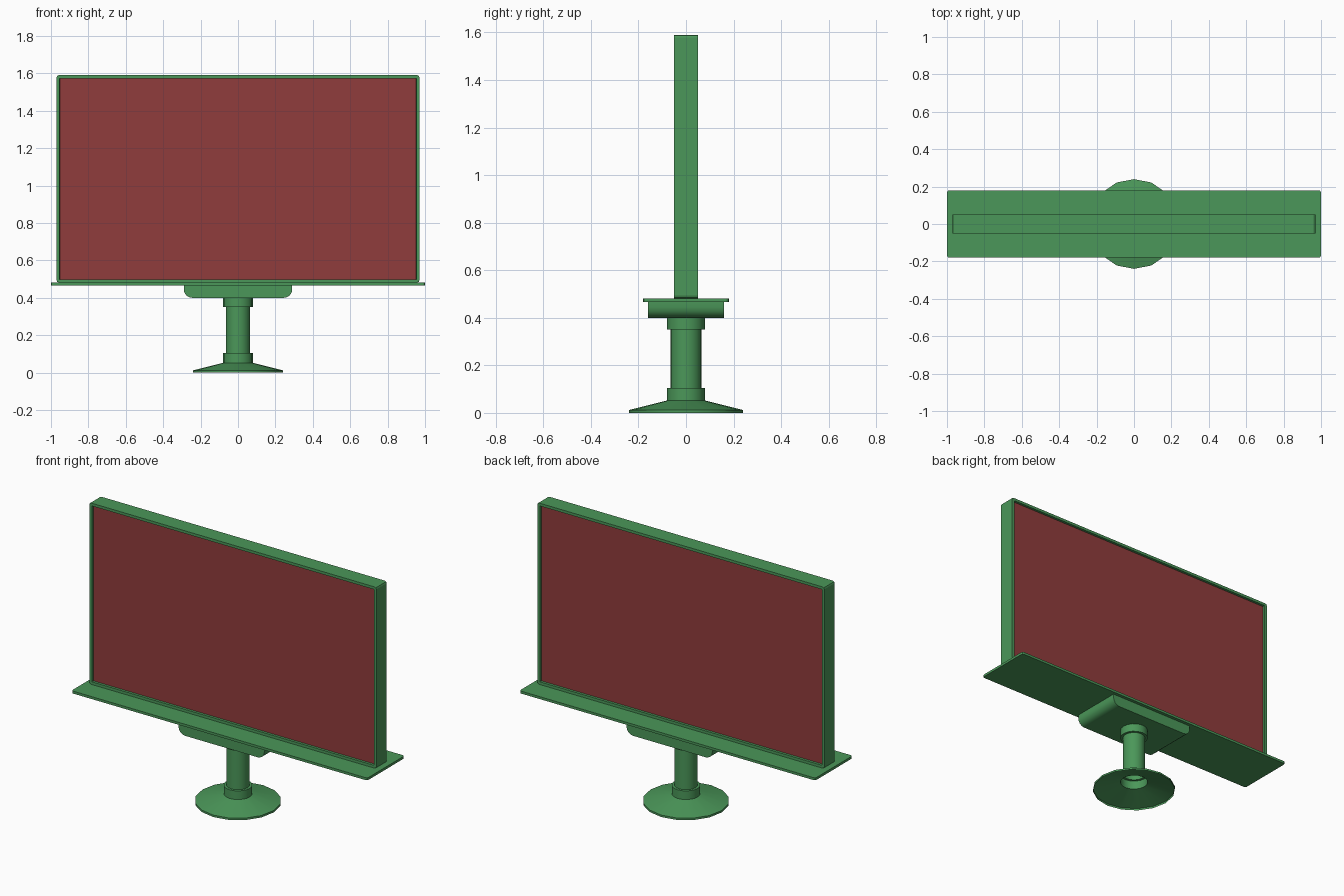
import bpy, bmesh, math

if "Cube" in bpy.data.objects:
    bpy.data.objects.remove(bpy.data.objects["Cube"])


def material(name, color):
    m = bpy.data.materials.new(name)
    m.diffuse_color = color
    m.use_nodes = True
    m.node_tree.nodes["Principled BSDF"].inputs["Base Color"].default_value = m.diffuse_color
    return m


green = material("green_paint", (0.07, 0.31, 0.10, 1))
red = material("red_panel", (0.28, 0.045, 0.045, 1))


def finish(name, bm, mats=(green,), smooth=None):
    bmesh.ops.recalc_face_normals(bm, faces=bm.faces)
    me = bpy.data.meshes.new(name)
    bm.to_mesh(me)
    bm.free()
    for m in mats:
        me.materials.append(m)
    ob = bpy.data.objects.new(name, me)
    bpy.context.collection.objects.link(ob)
    if smooth:
        bpy.ops.object.select_all(action='DESELECT')
        ob.select_set(True)
        bpy.context.view_layer.objects.active = ob
        bpy.ops.object.shade_smooth_by_angle(angle=math.radians(smooth))
    return ob


def box(x, y, z0, z1):
    """Box with half sizes x and y between two heights."""
    bm = bmesh.new()
    bmesh.ops.create_cube(bm, size=1)
    for v in bm.verts:
        v.co = (v.co.x * 2 * x, v.co.y * 2 * y, z0 + (v.co.z + 0.5) * (z1 - z0))
    return bm


def bevel_along(bm, axis, width, segments, keep=lambda p: True):
    """Bevel the edges running along one axis."""
    edges = []
    for e in bm.edges:
        d = e.verts[1].co - e.verts[0].co
        mid = (e.verts[0].co + e.verts[1].co) / 2
        if abs(d[axis]) > 0.99 * d.length and keep(mid):
            edges.append(e)
    bmesh.ops.bevel(bm, geom=edges, offset=width, segments=segments,
                    profile=0.5, affect='EDGES')


# Pedestal: one open revolved shell with flared foot and two collars
profile = [(0.24, 0), (0.24, 0.012), (0.08, 0.052), (0.08, 0.105), (0.065, 0.105),
           (0.065, 0.35), (0.08, 0.35), (0.08, 0.402)]
bm = bmesh.new()
verts = [bm.verts.new((r, 0, z)) for r, z in profile]
edges = [bm.edges.new(pair) for pair in zip(verts, verts[1:])]
bmesh.ops.spin(bm, geom=verts + edges, cent=(0, 0, 0), axis=(0, 0, 1),
               angle=math.tau, steps=16, use_merge=True)
bmesh.ops.remove_doubles(bm, verts=bm.verts, dist=1e-4)
pedestal = finish("pedestal", bm, smooth=30)
# Open shell: make sure the normals face away from the axis
if max(pedestal.data.polygons, key=lambda p: abs(p.normal.z)).normal.z < 0 and \
        sum(p.normal.dot(p.center) for p in pedestal.data.polygons) < 0:
    pedestal.data.flip_normals()

# Mounting bracket with rounded lower edges
bm = box(0.29, 0.16, 0.40, 0.467)
bevel_along(bm, 1, 0.045, 4, lambda p: p.z < 0.43)
finish("mounting_bracket", bm, smooth=30)

# Walkway shelf
bm = box(1.0, 0.18, 0.467, 0.482)
bevel_along(bm, 2, 0.012, 2)
finish("shelf", bm)

# Display panel: frame with a recessed red face on both sides
bm = box(0.97, 0.05, 0.482, 1.59)
bevel_along(bm, 1, 0.012, 2)
bm.normal_update()
for face in [f for f in bm.faces if abs(f.normal.y) > 0.9]:
    bmesh.ops.inset_region(bm, faces=[face], thickness=0.017)
    bmesh.ops.inset_region(bm, faces=[face], thickness=0.0005, depth=-0.015)
    face.material_index = 1
finish("display_panel", bm, (green, red))
